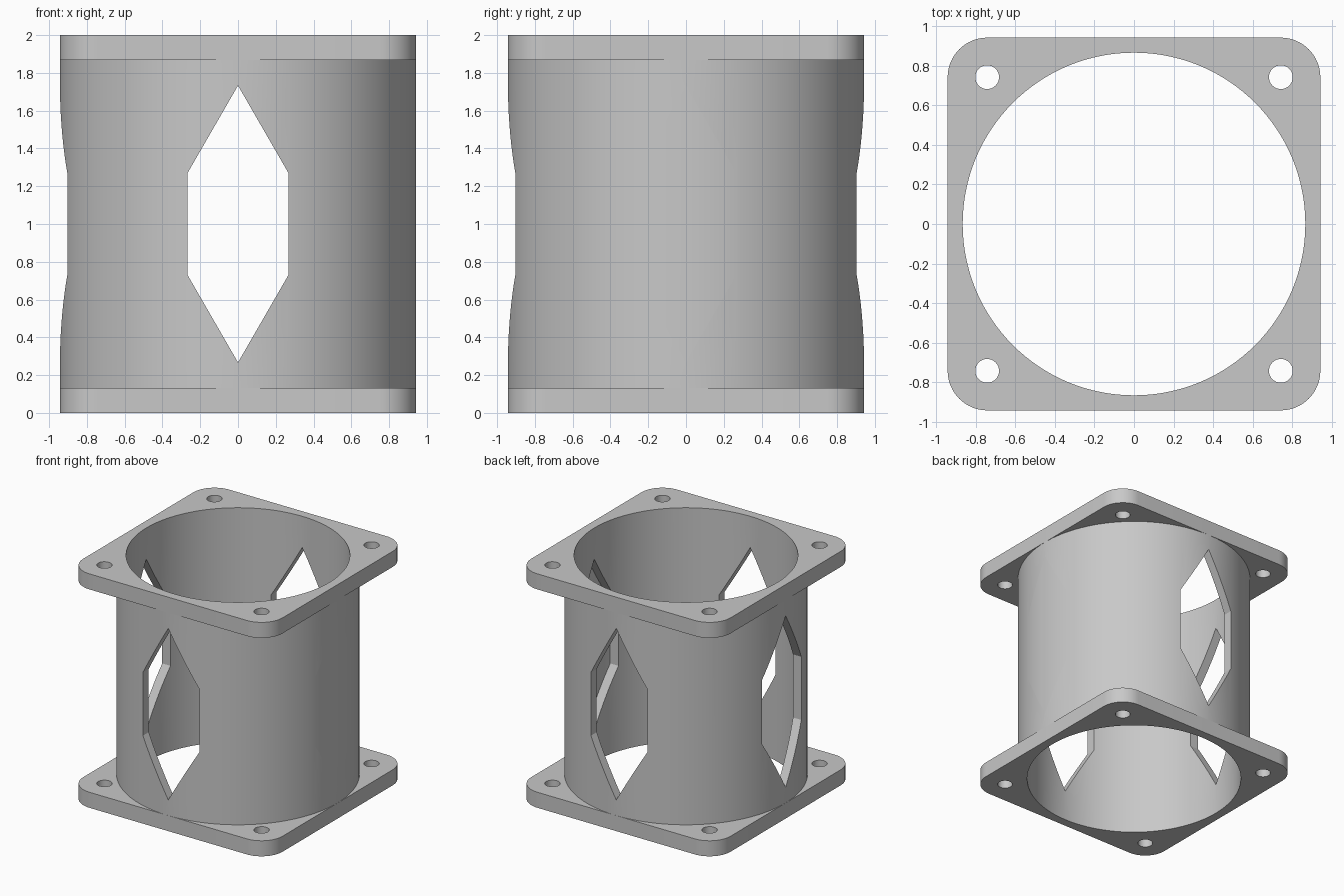
import bpy, bmesh
from math import cos, sin, pi, radians
from mathutils import Matrix

cube = bpy.data.objects.get("Cube")
if cube:
    bpy.data.objects.remove(cube, do_unlink=True)

HALF, CORNER, PLATE, HEIGHT = 0.943, 0.2, 0.133, 2.0
OUTER, BORE, HOLE = 0.9425, 0.867, 0.06
PITCH = HALF - CORNER

grey = bpy.data.materials.new("plain_grey")
grey.use_nodes = True
colour = (0.58, 0.58, 0.58, 1)
grey.diffuse_color = colour
grey.node_tree.nodes["Principled BSDF"].inputs["Base Color"].default_value = colour


def prism(name, outline, low, high, matrix=Matrix()):
    """Closed solid made by extruding a 2D outline from low to high."""
    bm = bmesh.new()
    face = bm.faces.new([bm.verts.new((x, y, low)) for x, y in outline])
    top = bmesh.ops.extrude_face_region(bm, geom=[face])["geom"]
    verts = [v for v in top if isinstance(v, bmesh.types.BMVert)]
    bmesh.ops.translate(bm, verts=verts, vec=(0, 0, high - low))
    bmesh.ops.transform(bm, matrix=matrix, verts=bm.verts)
    bmesh.ops.recalc_face_normals(bm, faces=bm.faces)
    mesh = bpy.data.meshes.new(name)
    bm.to_mesh(mesh)
    bm.free()
    mesh.materials.append(grey)
    obj = bpy.data.objects.new(name, mesh)
    bpy.context.collection.objects.link(obj)
    return obj


def arc(cx, cy, r, start, end, steps):
    angles = [start + (end - start) * i / steps for i in range(steps + 1)]
    return [(cx + r * cos(a), cy + r * sin(a)) for a in angles]


def circle(r, steps, cx=0, cy=0):
    return arc(cx, cy, r, 0, 2 * pi, steps)[:-1]


def combine(target, tool, operation):
    """Apply a boolean and discard the tool."""
    tool.hide_render = True
    mod = target.modifiers.new(operation, "BOOLEAN")
    mod.operation, mod.solver, mod.object = operation, "EXACT", tool
    bpy.context.view_layer.objects.active = target
    bpy.ops.object.modifier_apply(modifier=mod.name)
    bpy.data.objects.remove(tool, do_unlink=True)


# Round sleeve, ends buried in the flanges
body = prism("flanged_sleeve", circle(OUTER, 128), PLATE / 2, HEIGHT - PLATE / 2)

# Square flanges with rounded corners, bottom and top
square = []
for i, (sx, sy) in enumerate([(1, 1), (-1, 1), (-1, -1), (1, -1)]):
    square += arc(sx * PITCH, sy * PITCH, CORNER, i * pi / 2, (i + 1) * pi / 2, 16)
for low in (0, HEIGHT - PLATE):
    combine(body, prism("flange", square, low, low + PLATE), "UNION")

# Central bore
combine(body, prism("bore_cutter", circle(BORE, 128), -1, 3), "DIFFERENCE")

# Tall hexagonal windows through all four sides
W, TIP, SHOULDER = 0.267, 0.733, 0.27
window = [(0, TIP), (-W, SHOULDER), (-W, -SHOULDER),
          (0, -TIP), (W, -SHOULDER), (W, SHOULDER)]
for turn in (0, 90):
    place = (Matrix.Translation((0, 0, HEIGHT / 2))
             @ Matrix.Rotation(radians(turn), 4, "Z")
             @ Matrix.Rotation(radians(90), 4, "X"))
    combine(body, prism("window_cutter", window, -2, 2, place), "DIFFERENCE")

# Bolt holes through both flanges
for sx in (-1, 1):
    for sy in (-1, 1):
        ring = circle(HOLE, 32, sx * PITCH, sy * PITCH)
        combine(body, prism("bolt_hole_cutter", ring, -1, 3), "DIFFERENCE")

# Smooth curved walls, crisp edges
bpy.ops.object.select_all(action="DESELECT")
body.select_set(True)
bpy.context.view_layer.objects.active = body
bpy.ops.object.shade_smooth_by_angle(angle=radians(25))
